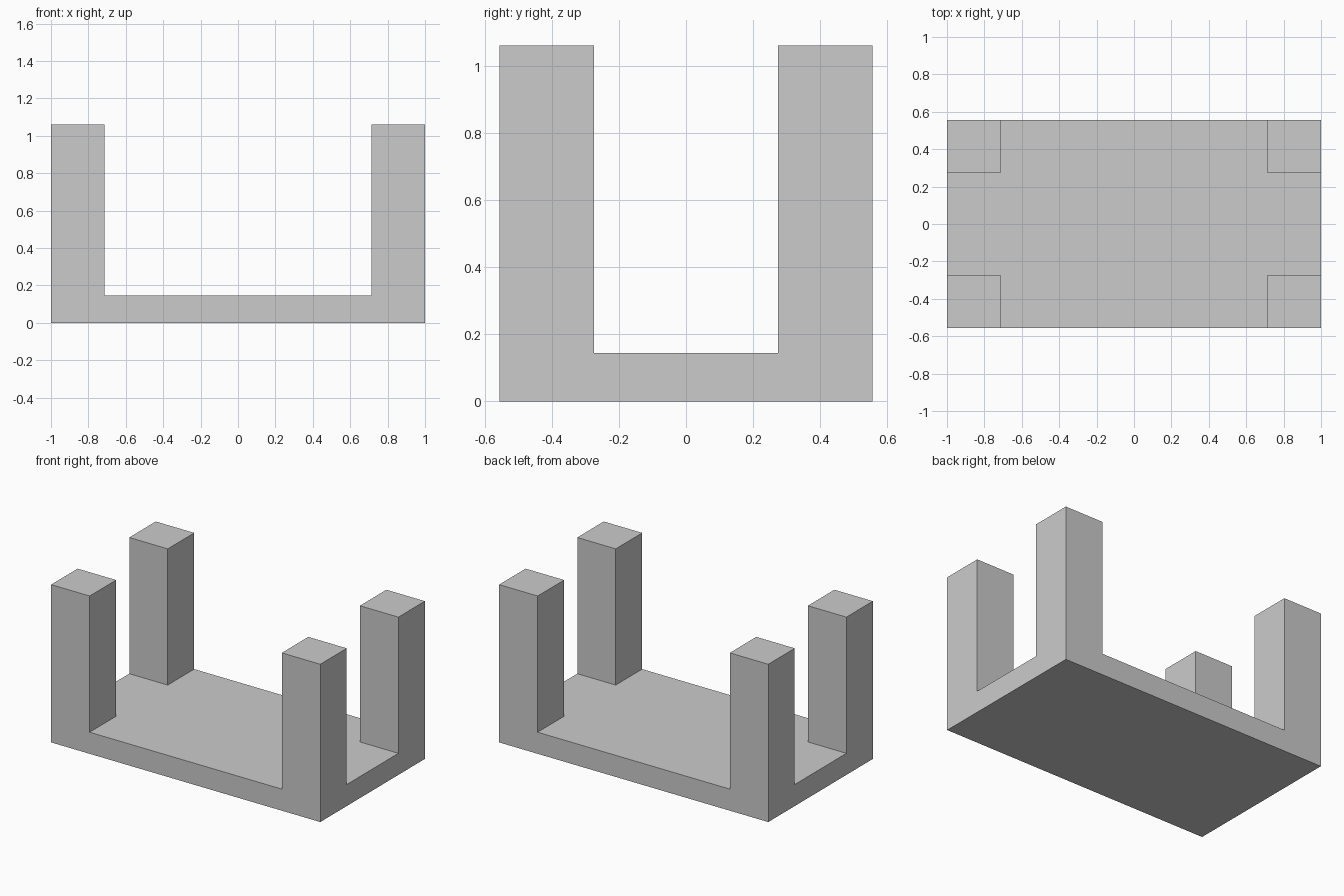
import bpy
import bmesh

cube = bpy.data.objects.get("Cube")
if cube:
    bpy.data.objects.remove(cube, do_unlink=True)

HALF_X, HALF_Y = 1.0, 0.555      # plate half sizes
INNER_X, INNER_Y = 0.714, 0.274  # inner sides of the posts
PLATE_TOP, POST_TOP = 0.145, 1.06

grey = bpy.data.materials.new("plain_grey")
grey.use_nodes = True
colour = (0.6, 0.6, 0.6, 1)
grey.diffuse_color = colour
grey.node_tree.nodes["Principled BSDF"].inputs["Base Color"].default_value = colour


def raise_faces(bm, faces, height):
    """Extrude faces straight up to the given height."""
    result = bmesh.ops.extrude_face_region(bm, geom=faces)["geom"]
    for item in result:
        if isinstance(item, bmesh.types.BMVert):
            item.co.z = height
    return [f for f in result if isinstance(f, bmesh.types.BMFace)]


# Plate footprint, divided where the posts stand
bm = bmesh.new()
xs = (-HALF_X, -INNER_X, INNER_X, HALF_X)
ys = (-HALF_Y, -INNER_Y, INNER_Y, HALF_Y)
grid = [[bm.verts.new((x, y, 0)) for y in ys] for x in xs]
footprint = [bm.faces.new((grid[i][j], grid[i + 1][j], grid[i + 1][j + 1], grid[i][j + 1]))
             for i in range(3) for j in range(3)]

# Plate thickness, with the underside kept closed
underside = bmesh.ops.duplicate(bm, geom=footprint)["geom"]
plate_top = raise_faces(bm, footprint, PLATE_TOP)
bmesh.ops.remove_doubles(bm, verts=bm.verts, dist=0.0001)

# Four corner posts
for face in plate_top:
    centre = face.calc_center_median()
    if abs(centre.x) > INNER_X and abs(centre.y) > INNER_Y:
        raise_faces(bm, [face], POST_TOP)
loose = [f for f in bm.faces if len(f.verts) < 3]
bmesh.ops.delete(bm, geom=loose, context="FACES")

# Merge flush faces and point everything outwards
bmesh.ops.dissolve_limit(bm, angle_limit=0.01, verts=bm.verts, edges=bm.edges)
bmesh.ops.recalc_face_normals(bm, faces=bm.faces)

mesh = bpy.data.meshes.new("plate_with_posts")
bm.to_mesh(mesh)
bm.free()
mesh.materials.append(grey)
stand = bpy.data.objects.new("plate_with_posts", mesh)
bpy.context.collection.objects.link(stand)
